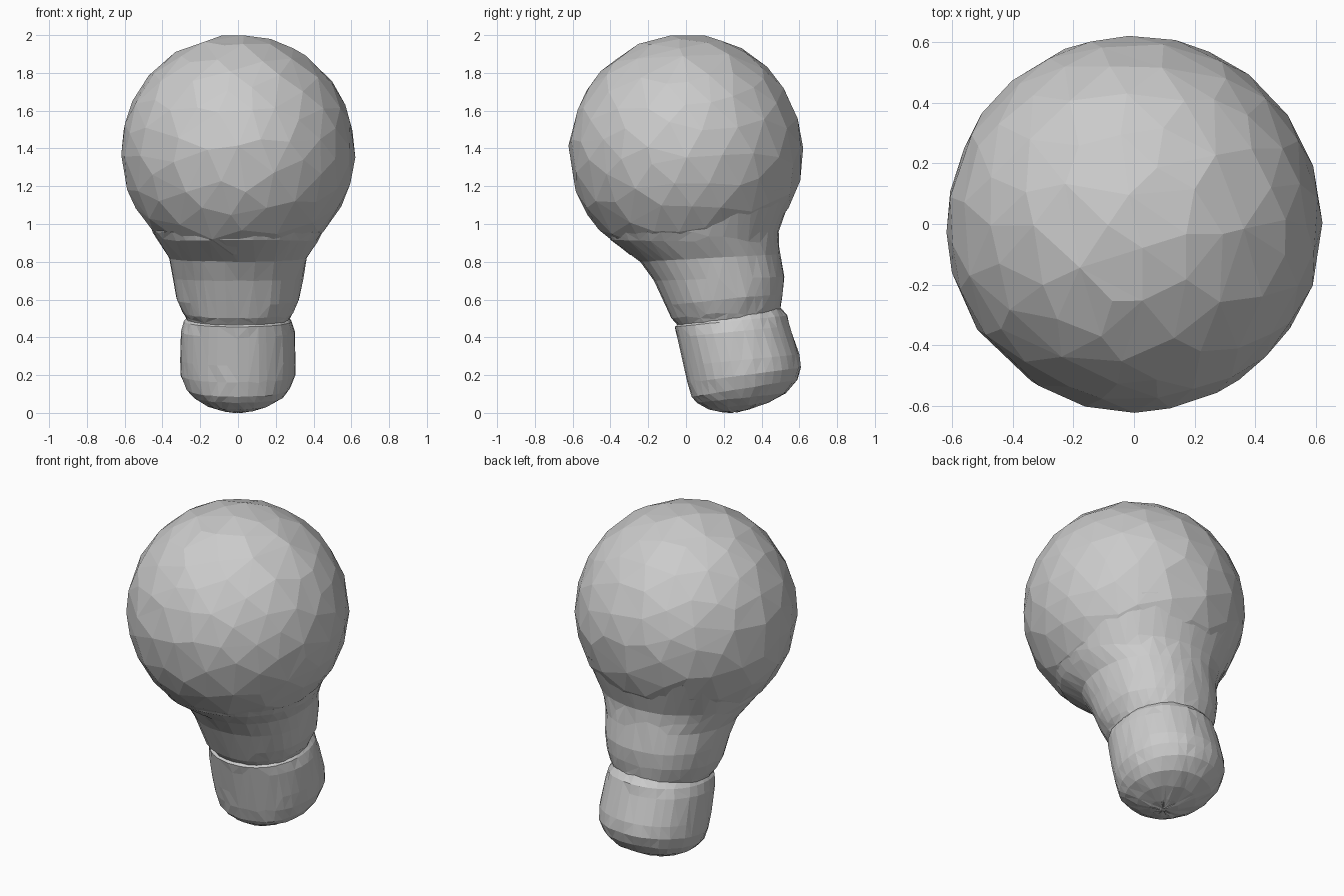
import bpy, bmesh, math, random
from mathutils import Vector

random.seed(4)
cube = bpy.data.objects.get("Cube")
if cube:
    bpy.data.objects.remove(cube, do_unlink=True)

# One plain grey clay colour
clay = bpy.data.materials.new("grey clay")
clay.use_nodes = True
colour = (0.6, 0.6, 0.6, 1)
clay.diffuse_color = colour
clay.node_tree.nodes["Principled BSDF"].inputs["Base Color"].default_value = colour


def finish(bm, name, wobble, ratio):
    """Turn a bmesh into a faceted, slightly irregular object."""
    bmesh.ops.recalc_face_normals(bm, faces=bm.faces)
    bm.normal_update()
    for vert in bm.verts:
        vert.co += vert.normal * random.uniform(-wobble, wobble)
    bmesh.ops.triangulate(bm, faces=bm.faces)
    mesh = bpy.data.meshes.new(name)
    bm.to_mesh(mesh)
    bm.free()
    mesh.materials.append(clay)
    obj = bpy.data.objects.new(name, mesh)
    bpy.context.collection.objects.link(obj)
    facets = obj.modifiers.new("irregular facets", "DECIMATE")
    facets.ratio = ratio
    return obj


def tilted_ring(bm, front_y, front_z, back_y, back_z, half_width, sides=36):
    """Rounded cross-section hung between a front point and a back point."""
    front, back = Vector((0, front_y, front_z)), Vector((0, back_y, back_z))
    centre, reach = (front + back) / 2, (back - front) / 2
    across = Vector((half_width, 0, 0))

    def soften(value):
        return math.copysign(abs(value) ** 0.94, value)

    ring = []
    for i in range(sides):
        angle = math.tau * i / sides
        point = centre + across * soften(math.cos(angle)) + reach * soften(math.sin(angle))
        ring.append(bm.verts.new(point))
    return ring


def loft(name, sections, wobble, ratio):
    """Skin a row of tilted rings and close both ends."""
    bm = bmesh.new()
    rings = [tilted_ring(bm, *section) for section in sections]
    for upper, lower in zip(rings, rings[1:]):
        for i, vert in enumerate(upper):
            j = (i + 1) % len(upper)
            bm.faces.new((vert, upper[j], lower[j], lower[i]))
    bm.faces.new(rings[0])
    bm.faces.new(rings[-1])
    return finish(bm, name, wobble, ratio)


# Round globe
bm = bmesh.new()
bmesh.ops.create_icosphere(bm, subdivisions=5, radius=0.617)
bmesh.ops.translate(bm, verts=bm.verts, vec=(0, 0, 1.384))
finish(bm, "globe", 0.0015, 0.07)

# Collar and neck: front y, front z, back y, back z, half width
loft("neck", [
    (-0.36, 1.05, 0.575, 1.2, 0.51),
    (-0.42, 0.955, 0.49, 0.96, 0.45),
    (-0.40, 0.915, 0.49, 0.90, 0.42),
    (-0.24, 0.80, 0.50, 0.84, 0.365),
    (-0.17, 0.70, 0.52, 0.72, 0.345),
    (-0.11, 0.57, 0.515, 0.63, 0.325),
    (-0.08, 0.50, 0.505, 0.57, 0.295),
    (-0.05, 0.47, 0.50, 0.54, 0.275),
    (-0.03, 0.44, 0.50, 0.50, 0.26),
], 0.003, 0.8)

# Rounded foot below the groove
loft("foot", [
    (-0.03, 0.48, 0.50, 0.555, 0.26),
    (-0.06, 0.455, 0.535, 0.515, 0.285),
    (-0.045, 0.40, 0.55, 0.46, 0.302),
    (-0.01, 0.25, 0.60, 0.31, 0.306),
    (0.01, 0.16, 0.61, 0.24, 0.302),
    (0.03, 0.085, 0.59, 0.175, 0.275),
    (0.06, 0.055, 0.53, 0.105, 0.235),
    (0.12, 0.02, 0.44, 0.055, 0.16),
    (0.18, 0.005, 0.34, 0.02, 0.08),
    (0.24, 0.0, 0.27, 0.005, 0.015),
], 0.003, 0.8)
